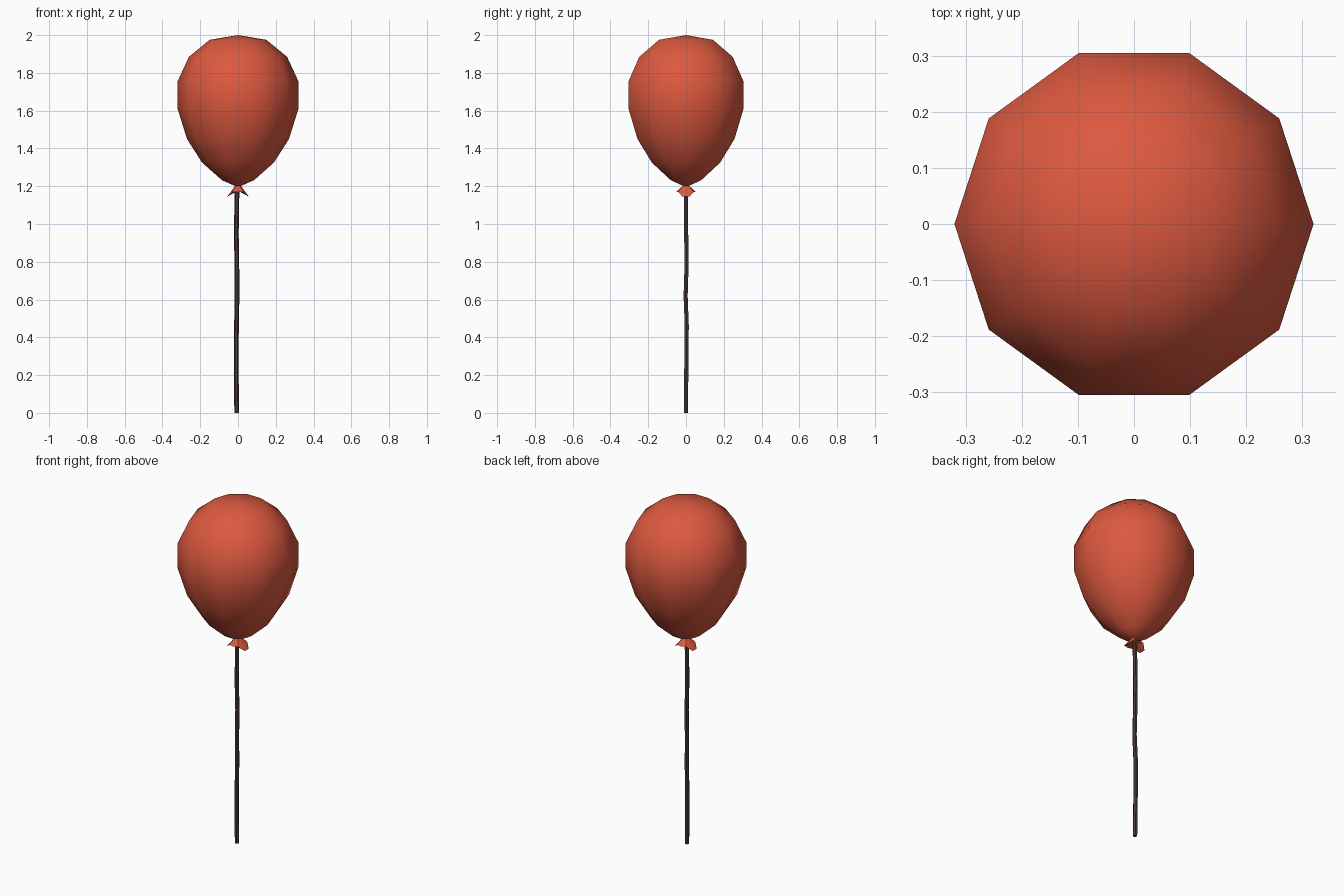
import bpy, bmesh, math
from mathutils import Vector

if "Cube" in bpy.data.objects:
    bpy.data.objects.remove(bpy.data.objects["Cube"])


def material(name, rgb):
    m = bpy.data.materials.new(name)
    m.diffuse_color = (*rgb, 1)
    m.use_nodes = True
    m.node_tree.nodes["Principled BSDF"].inputs["Base Color"].default_value = m.diffuse_color
    return m


RED = material("balloon red", (0.72, 0.10, 0.05))
BROWN = material("string brown", (0.07, 0.043, 0.036))


def loft(name, rings, mat, angle):
    """Skin a list of rings; a ring of one point is a pole."""
    bm = bmesh.new()
    vs = [[bm.verts.new(p) for p in r] for r in rings]
    for a, b in zip(vs, vs[1:]):
        n = max(len(a), len(b))
        for i in range(n):
            j = (i + 1) % n
            if len(a) == 1:
                bm.faces.new((a[0], b[j], b[i]))
            elif len(b) == 1:
                bm.faces.new((a[i], a[j], b[0]))
            else:
                bm.faces.new((a[i], a[j], b[j], b[i]))
    for r in (vs[0], vs[-1]):
        if len(r) > 2:
            bm.faces.new(r)
    bmesh.ops.recalc_face_normals(bm, faces=bm.faces[:])
    me = bpy.data.meshes.new(name)
    bm.to_mesh(me)
    bm.free()
    ob = bpy.data.objects.new(name, me)
    bpy.context.collection.objects.link(ob)
    me.materials.append(mat)
    bpy.ops.object.select_all(action='DESELECT')
    ob.select_set(True)
    bpy.context.view_layer.objects.active = ob
    bpy.ops.object.shade_smooth_by_angle(angle=math.radians(angle))
    return ob


def ring(r, z, n, cx=0, cy=0, turn=0):
    return [Vector((cx + r * math.cos(turn + math.tau * i / n),
                    cy + r * math.sin(turn + math.tau * i / n), z))
            for i in range(n)]


# Balloon body: ten-sided teardrop
profile = [(0.012, 1.2), (0.085, 1.232), (0.19, 1.325), (0.27, 1.45),
           (0.32, 1.61), (0.32, 1.755), (0.26, 1.885), (0.15, 1.975)]
body = [ring(r, z, 10) for r, z in profile] + [[Vector((0, 0, 2.0))]]
loft("balloon", body, RED, 40)

# Knot: small ruffled skirt, drooping on the left and right
skirt = []
for i in range(10):
    a = math.radians(18 + 36 * i)
    side = abs(math.cos(a))
    r = 0.06 if side > 0.9 else 0.051
    z = 1.145 if side > 0.9 else 1.17
    skirt.append(Vector((r * math.cos(a), r * math.sin(a), z)))
t = math.radians(18)
loft("knot", [ring(0.012, 1.207, 10, turn=t), skirt,
              ring(0.013, 1.172, 10, turn=t)], RED, 30)

# String: thin, slightly wandering
path = [(-0.007, 0, 0), (-0.010, 0.002, 0.3), (-0.008, 0.004, 0.46),
        (-0.005, -0.002, 0.62), (-0.006, 0.003, 0.78),
        (-0.009, 0.001, 0.95), (-0.005, 0, 1.19)]
loft("string", [ring(0.0125, z, 6, x, y) for x, y, z in path], BROWN, 30)
